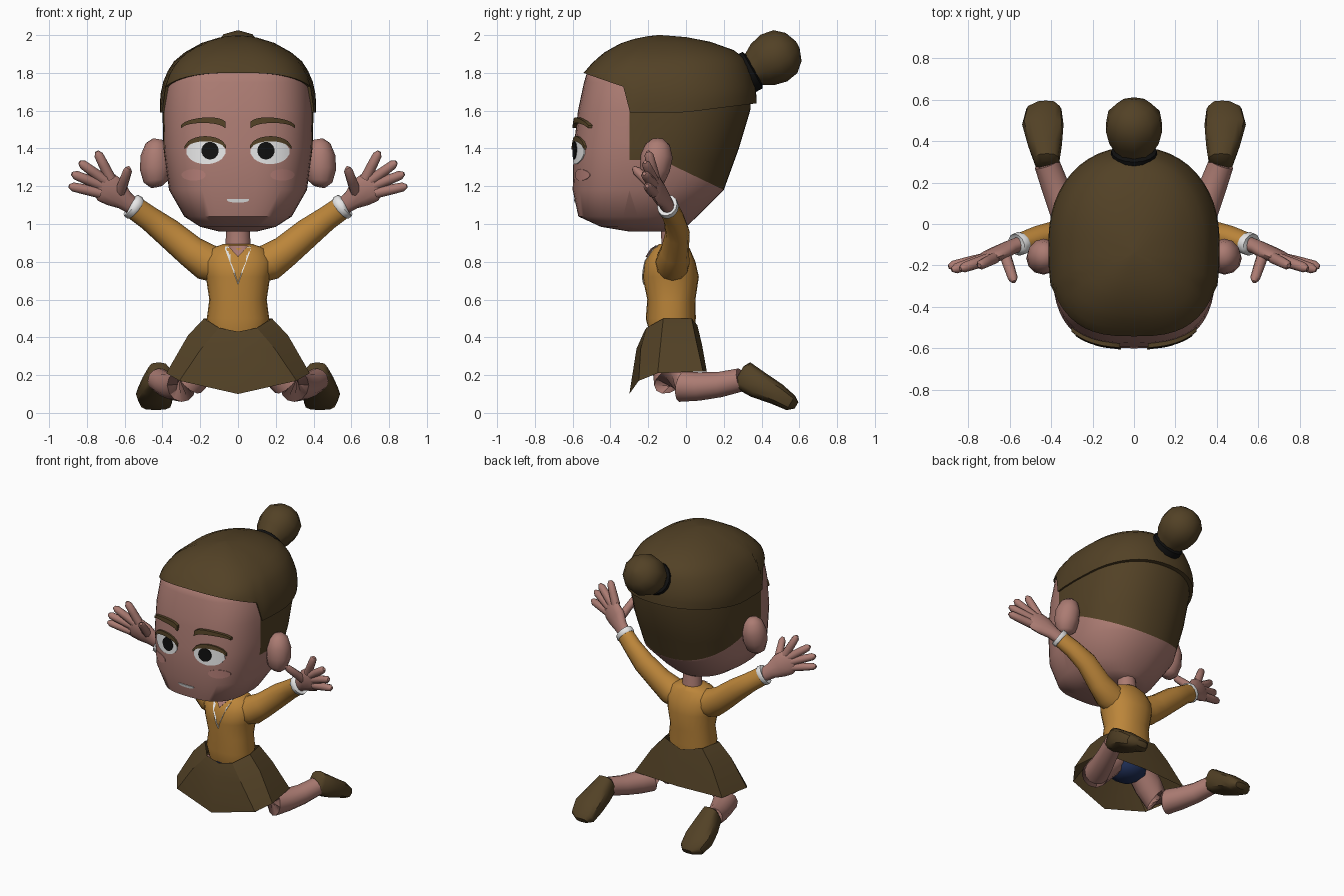
import bpy, bmesh, math
from mathutils import Vector

cube = bpy.data.objects.get("Cube")
if cube:
    bpy.data.objects.remove(cube, do_unlink=True)


def material(name, *rgb):
    m = bpy.data.materials.new(name)
    m.use_nodes = True
    m.diffuse_color = (*rgb, 1)
    m.node_tree.nodes["Principled BSDF"].inputs["Base Color"].default_value = (*rgb, 1)
    return m


SKIN = material("skin", .41, .2, .17)
BLUSH = material("blush", .46, .21, .185)
BROWN = material("dark brown", .085, .053, .019)
MUSTARD = material("mustard", .5, .235, .042)
WHITE = material("white", .82, .82, .82)
BLACK = material("black", .005, .005, .005)
NAVY = material("navy", .015, .03, .1)


def finish(bm, name, mat, mirror=False, angle=50):
    bmesh.ops.recalc_face_normals(bm, faces=bm.faces)
    mesh = bpy.data.meshes.new(name)
    bm.to_mesh(mesh)
    bm.free()
    mesh.materials.append(mat)
    ob = bpy.data.objects.new(name, mesh)
    bpy.context.collection.objects.link(ob)
    bpy.ops.object.select_all(action='DESELECT')
    ob.select_set(True)
    bpy.context.view_layer.objects.active = ob
    if angle:
        bpy.ops.object.shade_smooth_by_angle(angle=math.radians(angle))
    if mirror:
        ob.modifiers.new("Mirror", 'MIRROR').use_mirror_merge = False
    return ob


def loft(rings, caps=(True, True)):
    """Skin a list of equal closed rings."""
    bm = bmesh.new()
    rows = [[bm.verts.new(p) for p in r] for r in rings]
    n = len(rows[0])
    for a, b in zip(rows, rows[1:]):
        for i in range(n):
            j = (i + 1) % n
            bm.faces.new((a[i], a[j], b[j], b[i]))
    for row, cap in zip((rows[0], rows[-1]), caps):
        if cap:
            bm.faces.new(row)
    return bm


def tube(name, path, mat, mirror=False, n=12, angle=50):
    """Path points are x, y, z, half width, half depth (depth lies nearest y)."""
    pts = [Vector(p[:3]) for p in path]
    rings = []
    for i, p in enumerate(path):
        d = (pts[min(i + 1, len(pts) - 1)] - pts[max(i - 1, 0)]).normalized()
        ref = Vector((1, 0, 0)) if abs(d.y) > .7 else Vector((0, 1, 0))
        u = d.cross(ref).normalized()
        v = u.cross(d)
        a, b = p[3], p[-1]
        rings.append([pts[i] + u * a * math.cos(t) + v * b * math.sin(t)
                      for t in (math.tau * k / n for k in range(n))])
    return finish(loft(rings), name, mat, mirror, angle)


def section(table, z):
    """Half width, middle y and half depth of a body at height z."""
    for a, b in zip(table, table[1:]):
        if z <= b[0]:
            break
    f = min(max((z - a[0]) / (b[0] - a[0]), 0), 1)
    w, front, back = (p + (q - p) * f for p, q in zip(a[1:], b[1:]))
    return w, (front + back) / 2, (back - front) / 2


def outline(table, z, t, power, grow=0):
    w, mid, depth = section(table, z)
    s, c = math.sin(t), math.cos(t)
    e = 2 / (power if c > 0 else 2.2)
    return Vector(((w + grow) * math.copysign(abs(s) ** e, s),
                   mid - (depth + grow) * math.copysign(abs(c) ** e, c), z))


def decal(name, table, power, x0, x1, low, high, off, mat, mirror=False):
    """Thin plate hugging the front of a body, between two height curves."""
    def point(x, z, o):
        w, mid, depth = section(table, z)
        k = max(1 - min(abs(x) / w, 1) ** power, 0) ** (1 / power)
        return (x, mid - depth * k - o, z)
    rings = []
    for i in range(13):
        t = .01 + .98 * i / 12
        x = x0 + (x1 - x0) * t
        a, b = low(t), high(t)
        rings.append([point(x, a, -.005), point(x, a, off),
                      point(x, b, off), point(x, b, -.005)])
    return finish(loft(rings), name, mat, mirror, 30)


def bow(t):
    return math.sqrt(max(0, 1 - (2 * t - 1) ** 2))


# Head, with close-cropped hair coloured on the back
HEAD = [(.96, .1, -.3, -.04), (.985, .2, -.45, 0), (1.04, .285, -.57, .06),
        (1.18, .365, -.6, .2), (1.4, .395, -.595, .28), (1.6, .4, -.572, .34),
        (1.75, .385, -.54, .345), (1.8, .36, -.525, .33), (1.9, .25, -.38, .24)]
N = 48
angles = [math.tau * k / N for k in range(N)]
bm = loft([[outline(HEAD, r[0], t, 2.9) for t in angles] for r in HEAD])
for co, no in (((0, -.3, 1), (0, 1, 0)), ((0, 0, 1.34), (0, 0, 1)),
               ((0, -.07, 1.31), (0, .48, 1))):
    bmesh.ops.bisect_plane(bm, geom=bm.verts[:] + bm.edges[:] + bm.faces[:],
                           plane_co=co, plane_no=no)
for f in bm.faces:
    c = f.calc_center_median()
    if c.y > -.3 and c.z > min(1.34, 1.31 - .48 * (c.y + .07)):
        f.material_index = 1
finish(bm, "head", SKIN).data.materials.append(BROWN)

# Hair cap with a stepped hairline
HAIR = [(1.58, .412, -.585, .36), (1.65, .414, -.57, .375), (1.73, .405, -.555, .368),
        (1.8, .378, -.542, .35), (1.86, .34, -.49, .325), (1.91, .28, -.43, .28),
        (1.96, .19, -.34, .15), (1.99, .09, -.24, .0), (2, .01, -.15, -.13)]


def hairline(t):
    y = outline(HAIR, 1.65, t, 2.9).y
    return 1.72 + (-.32 - y) * .32 if y < -.32 else 1.59 + max(y, 0) * .13


rings = [[outline(HAIR, hairline(t) + k * (2 - hairline(t)), t, 2.9, g) for t in angles]
         for k, g in ((0, -.03), (0, 0), (.12, 0), (.25, 0), (.4, 0), (.54, 0), (.66, 0),
                      (.78, 0), (.9, 0), (.97, 0), (1, 0))]
finish(loft(rings), "hair_cap", BROWN)


# Bun and its band, along a backward tilted axis
def along(d, r):
    return (0, .335 + .87 * d, 1.805 + .49 * d, r, r)


tube("hair_bun", [along(*p) for p in ((-.04, .08), (.03, .095), (.08, .125), (.15, .142),
                                     (.22, .13), (.27, .085), (.295, .02))], BROWN, n=10)
tube("hair_band", [along(*p) for p in ((-.025, .09), (-.02, .11), (.02, .11), (.03, .09))],
     BLACK, n=16)

# Ears
tube("ears", [(.43, -.18, 1.2, .035, .03), (.435, -.175, 1.225, .065, .06),
              (.437, -.165, 1.29, .083, .08), (.435, -.155, 1.36, .08, .085),
              (.43, -.15, 1.42, .06, .065), (.425, -.15, 1.45, .025, .03)], SKIN, True)

# Face details
for name, x0, x1, low, high, off, mat in (
        ("eye_whites", .065, .275, lambda t: 1.385 - .068 * bow(t),
         lambda t: 1.385 + .06 * bow(t), .005, WHITE),
        ("pupils", .102, .194, lambda t: 1.388 - .046 * bow(t),
         lambda t: 1.388 + .046 * bow(t), .008, BLACK),
        ("eyelids", .06, .285, lambda t: 1.385 + .053 * bow(t),
         lambda t: 1.4 + .065 * bow(t), .012, BROWN),
        ("eyebrows", .065, .305, lambda t: 1.5 + .035 * bow(t),
         lambda t: 1.535 + .038 * bow(t) - .02 * t, .02, BROWN),
        ("cheeks", .17, .3, lambda t: 1.26 - .03 * bow(t),
         lambda t: 1.26 + .03 * bow(t), .003, BLUSH)):
    decal(name, HEAD, 2.9, x0, x1, low, high, off, mat, True)
decal("mouth", HEAD, 2.9, -.06, .06, lambda t: 1.127 - .014 * bow(t),
      lambda t: 1.133, .004, WHITE)

# Neck and sweater
tube("neck", [(0, -.07, .82, .08, .07), (0, -.07, .9, .066, .06),
              (0, -.08, 1.02, .06, .055)], SKIN)
TORSO = [(.41, .15, -.19, .04), (.5, .165, -.213, .052), (.6, .152, -.205, .05),
         (.72, .17, -.23, .068), (.8, .185, -.22, .05), (.87, .145, -.18, .02),
         (.895, .075, -.14, .0)]
finish(loft([[outline(TORSO, r[0], t, 2.2) for t in angles[::2]] for r in TORSO]),
       "sweater", MUSTARD)
decal("shirt_front", TORSO, 2.2, -.07, .07, lambda t: .68 + .19 * abs(2 * t - 1),
      lambda t: .88, .005, WHITE)
decal("open_collar", TORSO, 2.2, -.05, .05, lambda t: .825 + .055 * abs(2 * t - 1),
      lambda t: .885, .009, SKIN)

# Arms
tube("sleeves", [(.08, -.075, .77, .09, .09), (.17, -.07, .8, .098, .09),
                 (.25, -.06, .855, .085, .075), (.37, -.045, .955, .077, .065),
                 (.47, -.065, 1.03, .065, .055), (.555, -.095, 1.09, .062, .05)], MUSTARD, True)
tube("cuffs", [(.54, -.09, 1.08, .064, .052), (.545, -.092, 1.084, .069, .057),
               (.566, -.1, 1.099, .067, .055), (.568, -.1, 1.1, .05, .04)], WHITE, True)
tube("palms", [(.55, -.095, 1.09, .045, .036), (.6, -.115, 1.125, .052, .036),
               (.65, -.14, 1.165, .078, .036), (.7, -.16, 1.195, .083, .032),
               (.735, -.175, 1.215, .062, .024)], SKIN, True)
fingers = {"index_fingers": ((.675, -.165, 1.24), (.745, -.2, 1.38)),
           "middle_fingers": ((.705, -.17, 1.23), (.835, -.215, 1.325)),
           "ring_fingers": ((.725, -.17, 1.205), (.875, -.22, 1.265)),
           "little_fingers": ((.73, -.17, 1.165), (.89, -.205, 1.2)),
           "thumbs": ((.625, -.14, 1.165), (.58, -.275, 1.295))}
for name, (a, b) in fingers.items():
    a, b = Vector(a), Vector(b)
    tube(name, [(*a.lerp(b, f), r) for f, r in ((0, .029), (.5, .027), (.9, .024), (1.03, .01))],
         SKIN, True, 8)

# Faceted skirt, pointed at the front
half = [[(0, -.222, .43), (.1, -.21, .45), (.18, -.12, .5), (.15, .03, .5), (0, .06, .465)],
        [(0, -.262, .34), (.195, -.24, .34), (.265, -.13, .41), (.24, .05, .4), (0, .085, .36)],
        [(0, -.3, .1), (.31, -.25, .17), (.38, -.15, .21), (.35, .09, .22), (0, .11, .22)]]
rings = [h + [(-x, y, z) for x, y, z in h[3:0:-1]] for h in half]
finish(loft(rings, (False, False)), "skirt", BROWN, angle=20)
tube("underwear", [(0, -.07, .22, .06), (0, -.07, .26, .12), (0, -.07, .34, .14),
                   (0, -.07, .42, .13)], NAVY)

# Legs kneeling with the shins splayed back
tube("legs", [(.1, -.07, .34, .09), (.19, -.085, .25, .095), (.26, -.085, .17, .09),
              (.3, -.02, .14, .083), (.335, .07, .14, .075), (.38, .18, .15, .067),
              (.42, .29, .175, .062)], SKIN, True)

# Shoes: rounded sections tilted so the soles face up and back
rings = []
for x, y, z, w, h in ((.42, .28, .205, .035, .05), (.42, .3, .2, .06, .08),
                      (.43, .38, .15, .082, .075), (.44, .48, .1, .1, .06),
                      (.435, .555, .053, .085, .045), (.425, .585, .04, .045, .02)):
    ring = []
    for k in range(12):
        c, s = math.cos(math.tau * k / 12), math.sin(math.tau * k / 12)
        e = math.copysign(abs(s) ** .7, s) * h
        ring.append((x + w * math.copysign(abs(c) ** .7, c), y + .5 * e, z + .85 * e))
    rings.append(ring)
finish(loft(rings), "shoes", BROWN, True, 40)
